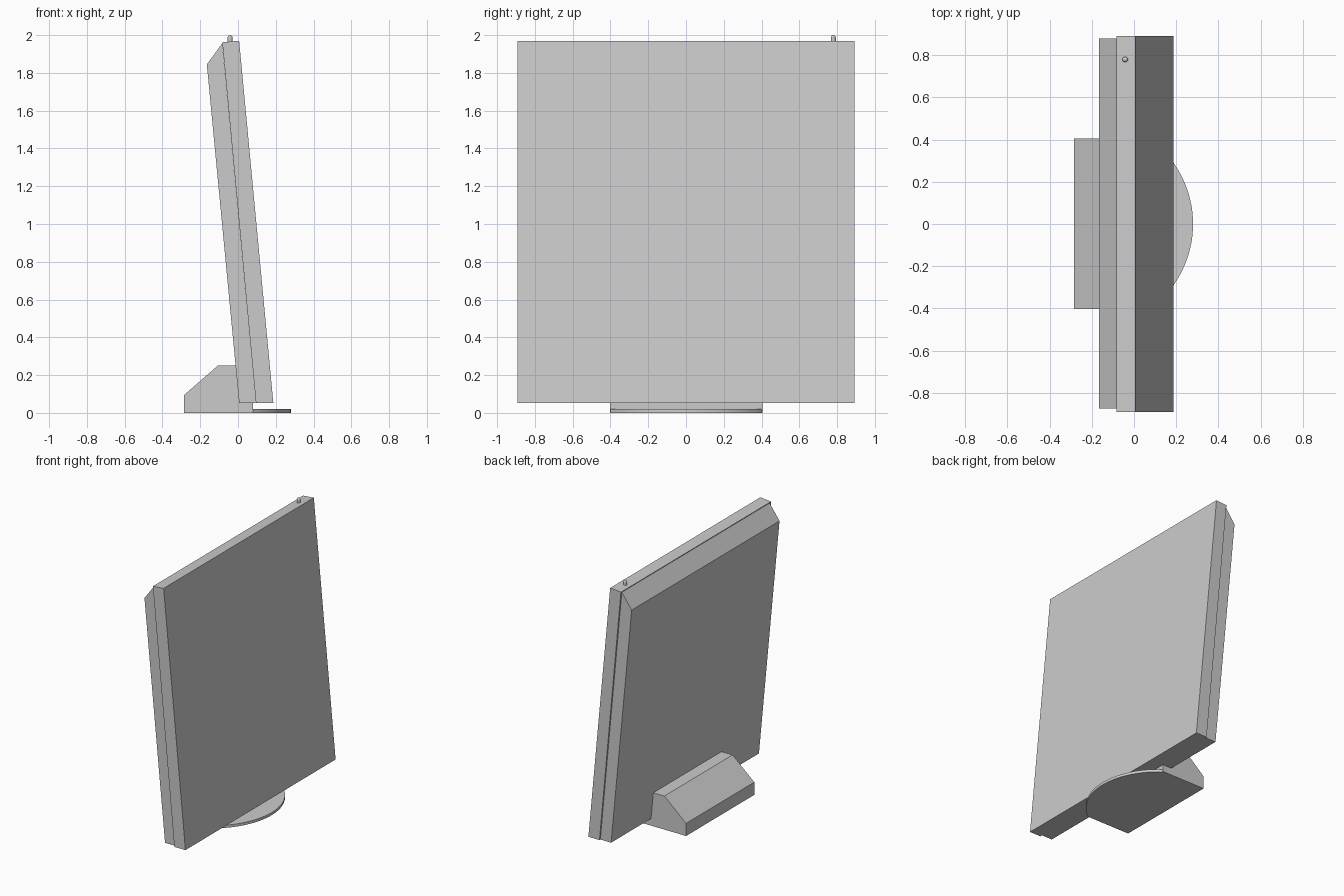
import bpy, bmesh, math

old = bpy.data.objects.get("Cube")
if old:
    bpy.data.objects.remove(old, do_unlink=True)

# One plain grey for every part
grey = bpy.data.materials.new("plain_grey")
grey.use_nodes = True
GREY = (0.6, 0.6, 0.6, 1)
grey.diffuse_color = GREY
grey.node_tree.nodes["Principled BSDF"].inputs["Base Color"].default_value = GREY


def extrude(name, points, offset):
    """Extrude a flat closed outline along an offset vector."""
    bm = bmesh.new()
    face = bm.faces.new([bm.verts.new(p) for p in points])
    new = bmesh.ops.extrude_face_region(bm, geom=[face])["geom"]
    verts = [g for g in new if isinstance(g, bmesh.types.BMVert)]
    bmesh.ops.translate(bm, verts=verts, vec=offset)
    bmesh.ops.recalc_face_normals(bm, faces=bm.faces)
    mesh = bpy.data.meshes.new(name)
    bm.to_mesh(mesh)
    bm.free()
    mesh.materials.append(grey)
    obj = bpy.data.objects.new(name, mesh)
    bpy.context.collection.objects.link(obj)
    return obj


def side_profile(name, outline, y0, y1):
    return extrude(name, [(x, y0, z) for x, z in outline], (0, y1 - y0, 0))


# Leaning display: front slab and slightly narrower back housing with sloped top
side_profile("display_panel", [(0.095, 0.053), (0.187, 0.053), (0.006, 1.97), (-0.083, 1.962)],
             -0.891, 0.891)
side_profile("back_housing", [(0.006, 0.053), (0.095, 0.053), (-0.083, 1.957), (-0.165, 1.845)],
             -0.874, 0.88)

# Wedge-shaped rear stand
side_profile("rear_stand", [(-0.285, 0), (-0.285, 0.095), (-0.105, 0.252), (0.08, 0.252), (0.08, 0)],
             -0.403, 0.406)

# Thin rounded foot in front of the stand
R, HALF, STEPS = 0.5, math.asin(0.8), 32
angles = [-HALF + 2 * HALF * i / STEPS for i in range(STEPS + 1)]
extrude("front_foot", [(R * math.cos(a) - 0.22, R * math.sin(a), 0) for a in angles], (0, 0, 0.02))

# Small round-topped button on the top edge
bpy.ops.mesh.primitive_cylinder_add(vertices=24, radius=0.013, depth=0.04, location=(-0.042, 0.78, 1.967))
stem = bpy.context.object
bpy.ops.mesh.primitive_uv_sphere_add(segments=24, ring_count=12, radius=0.013, location=(-0.042, 0.78, 1.987))
dome = bpy.context.object
for obj, name in ((stem, "button_stem"), (dome, "button_dome")):
    obj.name = name
    obj.data.materials.append(grey)
    bpy.ops.object.select_all(action="DESELECT")
    obj.select_set(True)
    bpy.context.view_layer.objects.active = obj
    bpy.ops.object.shade_smooth_by_angle()
